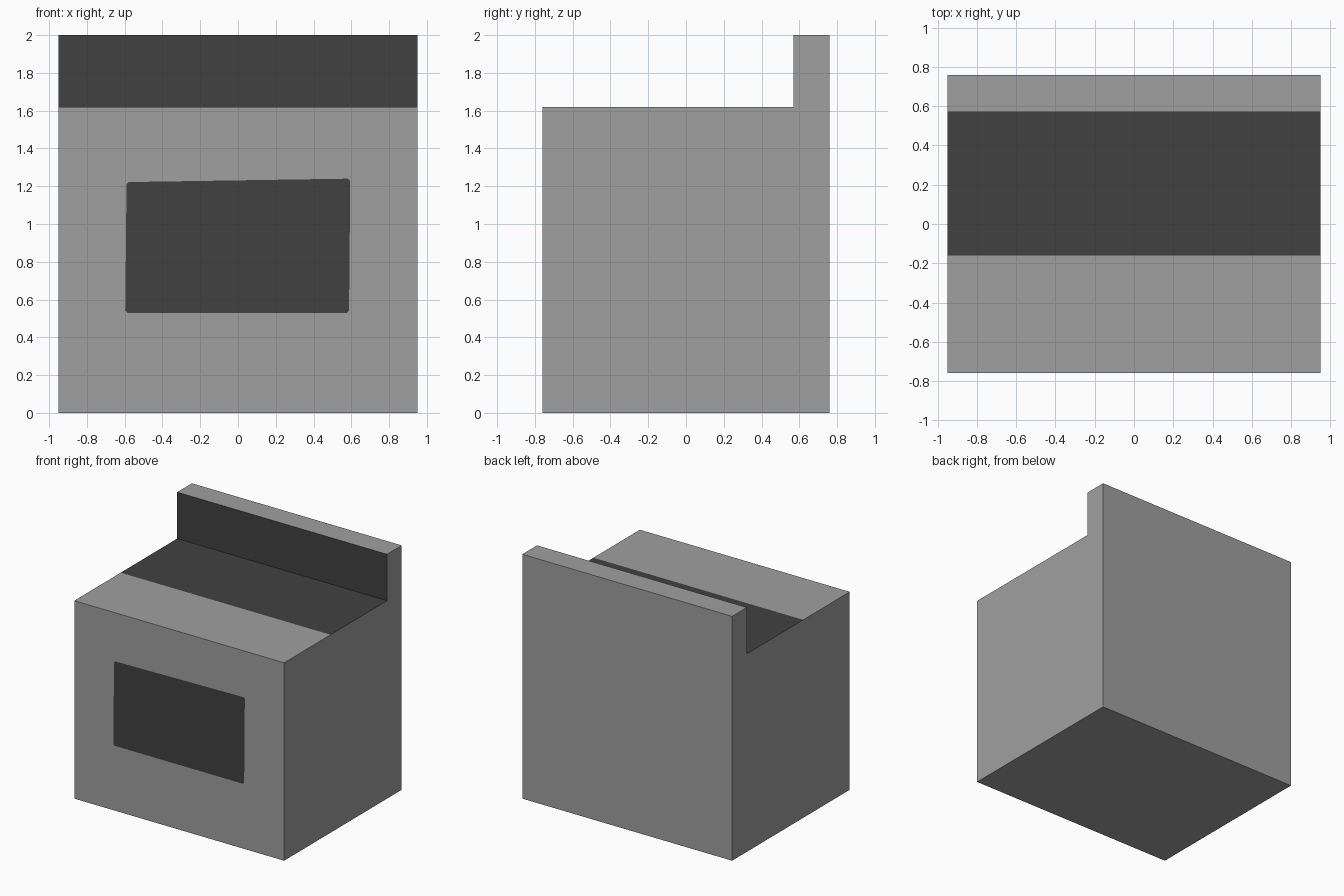
import bpy, bmesh

if "Cube" in bpy.data.objects:
    bpy.data.objects.remove(bpy.data.objects["Cube"])

HALF_W, FRONT, BACK = 0.95, -0.76, 0.76
COUNTER_Z, TOP_Z = 1.62, 2.0
HOB_Y, PANEL_Y = -0.16, 0.57


def material(name, value):
    mat = bpy.data.materials.new(name)
    mat.diffuse_color = (value, value, value, 1.0)
    mat.use_nodes = True
    mat.node_tree.nodes["Principled BSDF"].inputs["Base Color"].default_value = mat.diffuse_color
    return mat


bm = bmesh.new()

# Side profile (y, z), with an extra point where the dark hob begins
profile = [(FRONT, 0), (BACK, 0), (BACK, TOP_Z), (PANEL_Y, TOP_Z),
           (PANEL_Y, COUNTER_Z), (HOB_Y, COUNTER_Z), (FRONT, COUNTER_Z)]
left = [bm.verts.new((-HALF_W, y, z)) for y, z in profile]
right = [bm.verts.new((HALF_W, y, z)) for y, z in profile]
bm.faces.new(left)
bm.faces.new(right[::-1])

# Walls between the profiles; the hob and the back panel front are dark
count = len(profile)
for i in range(count - 1):
    face = bm.faces.new((left[i], left[i + 1], right[i + 1], right[i]))
    if i in (3, 4):
        face.material_index = 1

# Oven window cut into the front face, slightly uneven with clipped corners
corners = [(-0.597, 0.53), (0.588, 0.53), (0.594, 1.24), (-0.59, 1.222)]
signs = [(1, 1), (-1, 1), (-1, -1), (1, -1)]
CLIP = 0.012
window = []
for i, ((x, z), (sx, sz)) in enumerate(zip(corners, signs)):
    pair = [(x, z + sz * CLIP), (x + sx * CLIP, z)]
    if i % 2:
        pair.reverse()
    window += [bm.verts.new((px, FRONT, pz)) for px, pz in pair]
bm.faces.new(window).material_index = 1

# Front frame around the window
outer = [left[0], right[0], right[-1], left[-1]]
for i in range(4):
    a, b = window[2 * i], window[2 * i + 1]
    bm.faces.new((outer[i], b, a))
    bm.faces.new((outer[i], outer[(i + 1) % 4], window[(2 * i + 2) % 8], b))

bmesh.ops.recalc_face_normals(bm, faces=bm.faces[:])
mesh = bpy.data.meshes.new("stove_body")
bm.to_mesh(mesh)
bm.free()
mesh.materials.append(material("light grey", 0.35))
mesh.materials.append(material("charcoal", 0.053))
stove = bpy.data.objects.new("stove_body", mesh)
bpy.context.collection.objects.link(stove)
